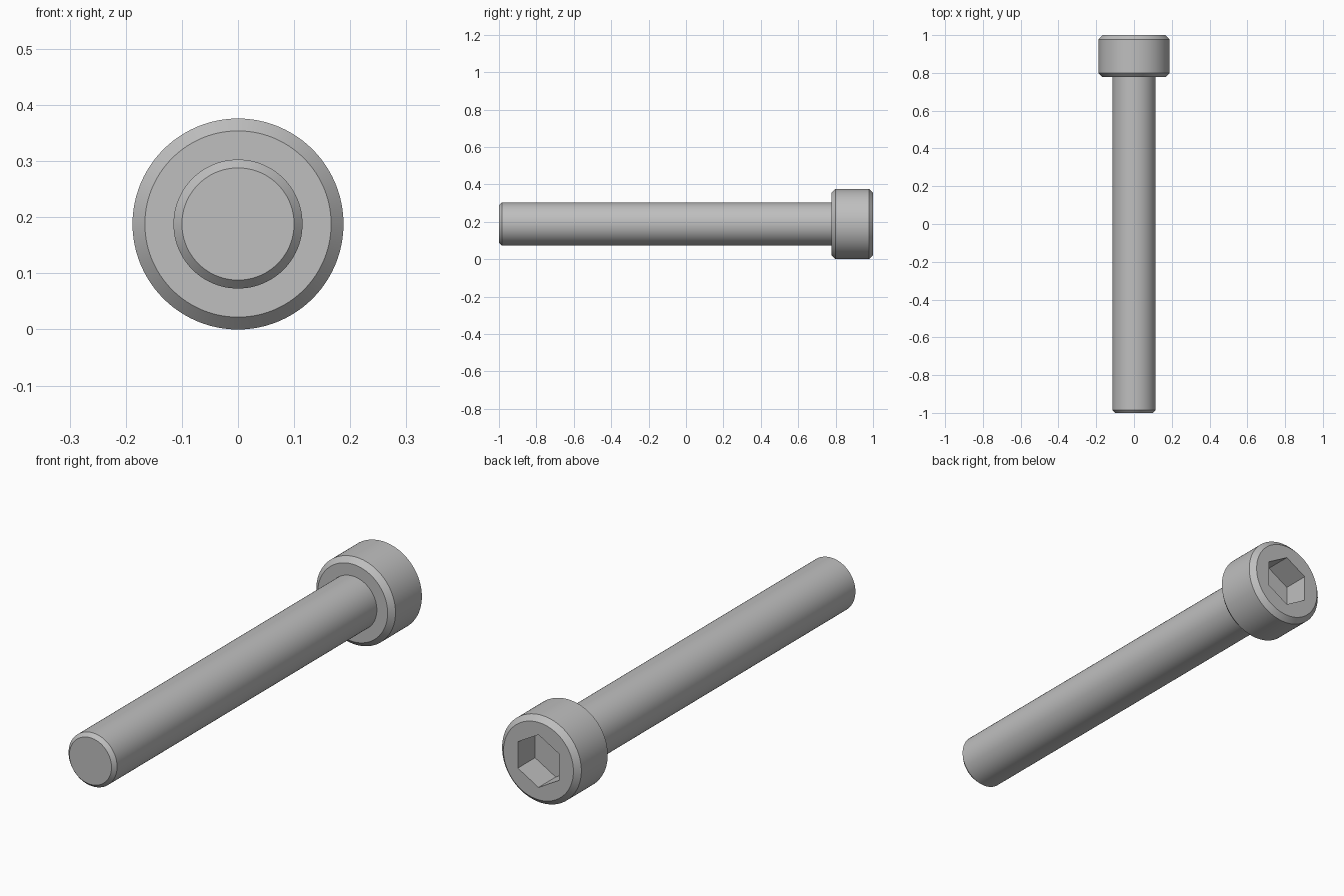
import bpy, bmesh
from math import sin, cos, radians, tau

SEGMENTS = 96      # divisible by six, so the socket corners are exact
AXIS_Z = 0.188     # height of the screw's axis

cube = bpy.data.objects.get("Cube")
if cube:
    bpy.data.objects.remove(cube, do_unlink=True)

# Single plain steel colour
steel = bpy.data.materials.new("steel_grey")
steel.use_nodes = True
grey = (0.52, 0.52, 0.52, 1)
steel.diffuse_color = grey
steel.node_tree.nodes["Principled BSDF"].inputs["Base Color"].default_value = grey


def circle(radius):
    return lambda a: radius


def hexagon(apothem):
    # Corners up and down, flats to the sides
    return lambda a: apothem / cos(a % radians(60) - radians(30))


def loft(name, sections):
    """Skin a closed solid through (y, outline) sections along the y axis."""
    bm = bmesh.new()
    rings = []
    for y, outline in sections:
        angles = [tau * i / SEGMENTS for i in range(SEGMENTS)]
        rings.append([bm.verts.new((outline(a) * sin(a), y, AXIS_Z + outline(a) * cos(a)))
                      for a in angles])
    for r, s in zip(rings, rings[1:]):
        for i in range(SEGMENTS):
            j = (i + 1) % SEGMENTS
            bm.faces.new((r[i], r[j], s[j], s[i]))
    bm.faces.new(rings[0])
    bm.faces.new(rings[-1])
    bmesh.ops.recalc_face_normals(bm, faces=bm.faces)
    mesh = bpy.data.meshes.new(name)
    bm.to_mesh(mesh)
    bm.free()
    mesh.materials.append(steel)
    obj = bpy.data.objects.new(name, mesh)
    bpy.context.collection.objects.link(obj)
    bpy.ops.object.select_all(action="DESELECT")
    obj.select_set(True)
    bpy.context.view_layer.objects.active = obj
    bpy.ops.object.shade_smooth_by_angle(angle=radians(30))
    return obj


# Plain shank with a chamfered tip, seated slightly inside the head
loft("shank", [(-1, circle(0.1)), (-0.984, circle(0.115)), (0.8, circle(0.115))])

# Cylindrical head, chamfered at both rims, with a blind hexagonal socket
loft("socket_head", [
    (0.777, circle(0.166)),
    (0.799, circle(0.188)),
    (0.978, circle(0.188)),
    (1, circle(0.166)),
    (1, hexagon(0.098)),
    (0.883, hexagon(0.098)),
])
